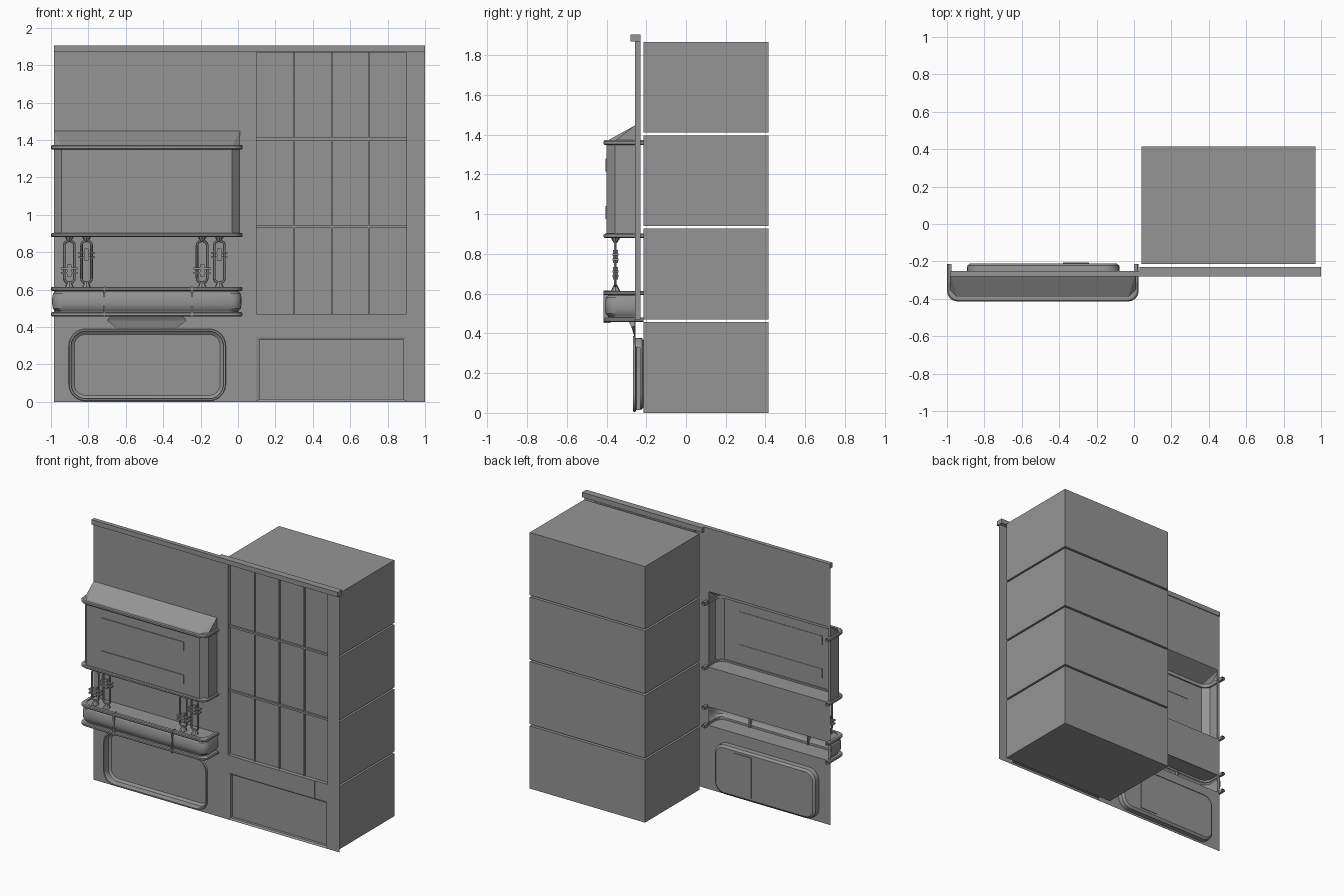
import bpy, bmesh, math
from mathutils import Vector

if "Cube" in bpy.data.objects:
    bpy.data.objects.remove(bpy.data.objects["Cube"], do_unlink=True)

GREY = bpy.data.materials.new("plain_grey")
GREY.use_nodes = True
GREY.diffuse_color = (0.3, 0.3, 0.3, 1)
bsdf = next(n for n in GREY.node_tree.nodes if n.type == 'BSDF_PRINCIPLED')
bsdf.inputs["Base Color"].default_value = (0.3, 0.3, 0.3, 1)
bsdf.inputs["Roughness"].default_value = 0.8

WALL = -0.256                       # plane of the facade sheet


def finish(name, bm):
    bmesh.ops.recalc_face_normals(bm, faces=bm.faces)
    me = bpy.data.meshes.new(name)
    bm.to_mesh(me)
    bm.free()
    me.materials.append(GREY)
    ob = bpy.data.objects.new(name, me)
    bpy.context.collection.objects.link(ob)
    return ob


def box(name, x, y, z):
    bm = bmesh.new()
    bmesh.ops.create_cube(bm, size=1)
    for v in bm.verts:
        v.co = Vector([(a + b) / 2 + c * (b - a) for c, (a, b) in zip(v.co, (x, y, z))])
    return finish(name, bm)


def loft(name, rings, ring_closed=True, profile_closed=False, caps=()):
    """Skin a list of equal length point rings; caps lists rings to fill."""
    bm = bmesh.new()
    vs = [[bm.verts.new(p) for p in r] for r in rings]
    n, m = len(rings[0]), len(rings)
    for i in range(m if profile_closed else m - 1):
        a, b = vs[i], vs[(i + 1) % m]
        for j in range(n if ring_closed else n - 1):
            k = (j + 1) % n
            bm.faces.new((a[j], a[k], b[k], b[j]))
    for c in caps:
        bm.faces.new(vs[c])
    return finish(name, bm)


def rrect(x0, x1, z0, z1, r, y, inset=0.0, n=6):
    """Rounded rectangle facing the front."""
    x0, x1, z0, z1, r = x0 + inset, x1 - inset, z0 + inset, z1 - inset, max(r - inset, 0.001)
    pts = []
    for q, (cx, cz) in enumerate(((x1 - r, z1 - r), (x0 + r, z1 - r), (x0 + r, z0 + r), (x1 - r, z0 + r))):
        for i in range(n + 1):
            a = math.pi / 2 * (q + i / n)
            pts.append((cx + r * math.cos(a), y, cz + r * math.sin(a)))
    return pts


def rect(x0, x1, z0, z1, y):
    return [(x0, y, z0), (x1, y, z0), (x1, y, z1), (x0, y, z1)]


def plan(z, inset=0.0, back=WALL, r=0.055, n=4):
    """Open U shaped outline of the bay, from left end round the front."""
    x0, x1, y0 = -1 + inset, 0.025 - inset, -0.414 + inset
    pts = [(x0, back, z)]
    for cx, start in ((x0 + r, math.pi), (x1 - r, 1.5 * math.pi)):
        for i in range(n + 1):
            a = start + math.pi / 2 * i / n
            pts.append((cx + r * math.cos(a), y0 + r + r * math.sin(a), z))
    return pts + [(x1, back, z)]


def rail(name, z, h):
    """Rounded moulding running round the bay and past the wall."""
    prof = ((0, .025), (0, .006), (.25, 0), (.75, 0), (1, .006), (1, .025))
    loft(name, [plan(z + h * t, i, -0.215) for t, i in prof], False, True, ())


# Facade sheet with openings
PANEL = (-0.905, -0.065, 0.004, 0.39, 0.09)
bm = bmesh.new()
for loop in (rect(-0.985, 1, 0, 1.875, WALL),
             rrect(*PANEL, WALL, 0.012),
             rect(-0.965, -0.005, 0.89, 1.44, WALL),
             rect(-0.965, -0.005, 0.465, 0.6, WALL),
             rect(0.1, 0.9, 0.47, 1.868, WALL),
             rect(0.1, 0.9, 0.004, 0.345, WALL)):
    vs = [bm.verts.new(p) for p in loop]
    for a, b in zip(vs, vs[1:] + vs[:1]):
        bm.edges.new((a, b))
bmesh.ops.triangle_fill(bm, use_beauty=True, edges=bm.edges[:])
bmesh.ops.dissolve_limit(bm, angle_limit=0.01, verts=bm.verts[:], edges=bm.edges[:])
finish("facade_wall", bm)

# Cornice in two depths
box("cornice_right_part", (-0.985, 0.03), (-0.28, -0.25), (1.87, 1.905))
box("cornice_left_part", (0.03, 1), (-0.28, -0.23), (1.87, 1.905))

# Four stacked rooms behind the windows
for i in range(4):
    z0 = 0.47 * i
    box(f"room_box_{i + 1}", (0.04, 0.97), (-0.214, 0.415), (z0, z0 + 0.457))

# Tall window: reveal, pane and glazing bars
loft("window_recess", [rect(0.1, 0.9, 0.47, 1.868, y) for y in (WALL, -0.23)], caps=(1,))
for i, x in enumerate((0.3, 0.5, 0.7)):
    box(f"window_bar_{i + 1}", (x - .004, x + .004), (-0.24, -0.229), (0.47, 1.868))
for i, z in enumerate((0.935, 1.405)):
    box(f"window_crossbar_{i + 1}", (0.1, 0.9), (-0.244, -0.229), (z - .007, z + .007))

# Low panel below the window, and the plate between them
loft("low_panel_recess", [rect(0.1, 0.9, 0.004, 0.345, WALL),
                          rect(0.115, 0.885, 0.014, 0.33, WALL + .006),
                          rect(0.115, 0.885, 0.014, 0.33, -0.23)], caps=(2,))
box("sill_plate", (0.2, 0.8), (WALL - .004, WALL + .003), (0.345, 0.47))

# Rounded panel at the lower right: trim and recess
loft("round_panel_trim", [rrect(*PANEL, y, i) for y, i in
                          ((WALL, 0), (-0.266, 0.003), (-0.266, 0.012), (WALL, 0.015))], profile_closed=True)
loft("round_panel_recess", [rrect(*PANEL, y, i) for y, i in
                            ((WALL, .012), (-0.222, .014), (-0.21, .03))], caps=(2,))
box("round_panel_back_plate", (-0.38, -0.24), (-0.211, -0.205), (0.05, 0.345))

# Upper bay: shell, floor, sloped roof and mouldings
TOP, FLOOR, SKIN = 1.36, 0.89, 0.015
loft("bay_shell", [plan(z, SKIN, r=0.042, n=1) for z in (FLOOR, TOP)], False, caps=(0,))
bm = bmesh.new()
eave = [bm.verts.new(p) for p in plan(TOP + .008, SKIN, r=0.042, n=1)]
ridge = [bm.verts.new((x, WALL, 1.447)) for x in (-0.985, 0.01)]
half = len(eave) // 2
for j in range(len(eave) - 1):
    if j == half - 1:
        bm.faces.new((eave[j], eave[j + 1], ridge[1], ridge[0]))
    else:
        bm.faces.new((eave[j], eave[j + 1], ridge[0 if j < half else 1]))
finish("bay_roof", bm)
rail("bay_top_rail", 1.348, 0.025)
rail("bay_bottom_rail", 0.88, 0.022)
for i, z in enumerate((0.975, 1.215)):
    box(f"bay_strip_{i + 1}", (-0.82, -0.155), (-0.404, -0.396), (z, z + 0.065))

# Lower bay: bulging body with rails, lid, floor and straps
BULGE = ((.465, .025), (.485, .022), (.5, .01), (.525, .006), (.555, .006),
         (.58, .012), (.59, .022), (.607, .025))
body = loft("lower_bay_body", [plan(z, i) for z, i in BULGE], False, caps=(0, len(BULGE) - 1))
rail("lower_bay_bottom_rail", 0.457, 0.022)
rail("lower_bay_top_rail", 0.592, 0.022)
for i, x in enumerate((-0.715, -0.245)):
    box(f"lower_bay_strap_{i + 1}", (x - .005, x + .005), (-0.415, -0.38), (0.452, 0.616))

# Tapered bracket under the lower bay
loft("bracket", [[(-.645 + 0, WALL, .39), (-.335, WALL, .39), (-.335, -.262, .39), (-.645, -.262, .39)],
                 [(-.7, WALL, .435), (-.275, WALL, .435), (-.275, -.275, .435), (-.7, -.275, .435)],
                 [(-.68, WALL, .462), (-.295, WALL, .462), (-.295, -.29, .462), (-.68, -.29, .462)]],
     caps=(0, 2))

# Looped rods with clamps between the bays
ROD_Y, R = -0.355, 0.007
for g, gx in enumerate((-0.902, -0.192)):
    for k, (dx, zc) in enumerate(((0, 0.70), (0.092, 0.785))):
        x, tag = gx + dx, f"{g + 1}_{k + 1}"
        rings = []
        for s in range(6):
            a = math.tau * s / 6
            rings.append(rrect(x - .034, x + .034, 0.63, 0.867, 0.03,
                               ROD_Y + R * math.sin(a), R + R * math.cos(a), 4))
        loop = loft(f"rod_loop_{tag}", rings, profile_closed=True)
        for s in (-1, 1):
            box(f"clamp_plate_{tag}_{s}", (x - .045, x + .045), (ROD_Y - .016, ROD_Y + .016),
                (zc + s * .012 - .005, zc + s * .012 + .005))
        box(f"clamp_bolt_{tag}", (x - .012, x + .012), (ROD_Y - .012, ROD_Y + .012), (zc - .03, zc + .035))
        for end, (zm, zw) in enumerate(((0.645, 0.61), (0.855, 0.885))):
            loft(f"rod_mount_{tag}_{end}",
                 [[(x + r * math.cos(math.tau * i / 8), ROD_Y + r * math.sin(math.tau * i / 8), z)
                   for i in range(8)] for z, r in ((zm, .008), (zw, .026))], caps=(0, 1))

# Smooth the rounded parts, keeping edges sharp
for ob in bpy.context.scene.objects:
    if ob.type == 'MESH' and ob.name.startswith(("rod_loop", "lower_bay_body", "round_panel", "bay_top", "bay_bottom")):
        bpy.ops.object.select_all(action='DESELECT')
        ob.select_set(True)
        bpy.context.view_layer.objects.active = ob
        bpy.ops.object.shade_smooth_by_angle(angle=math.radians(30))
